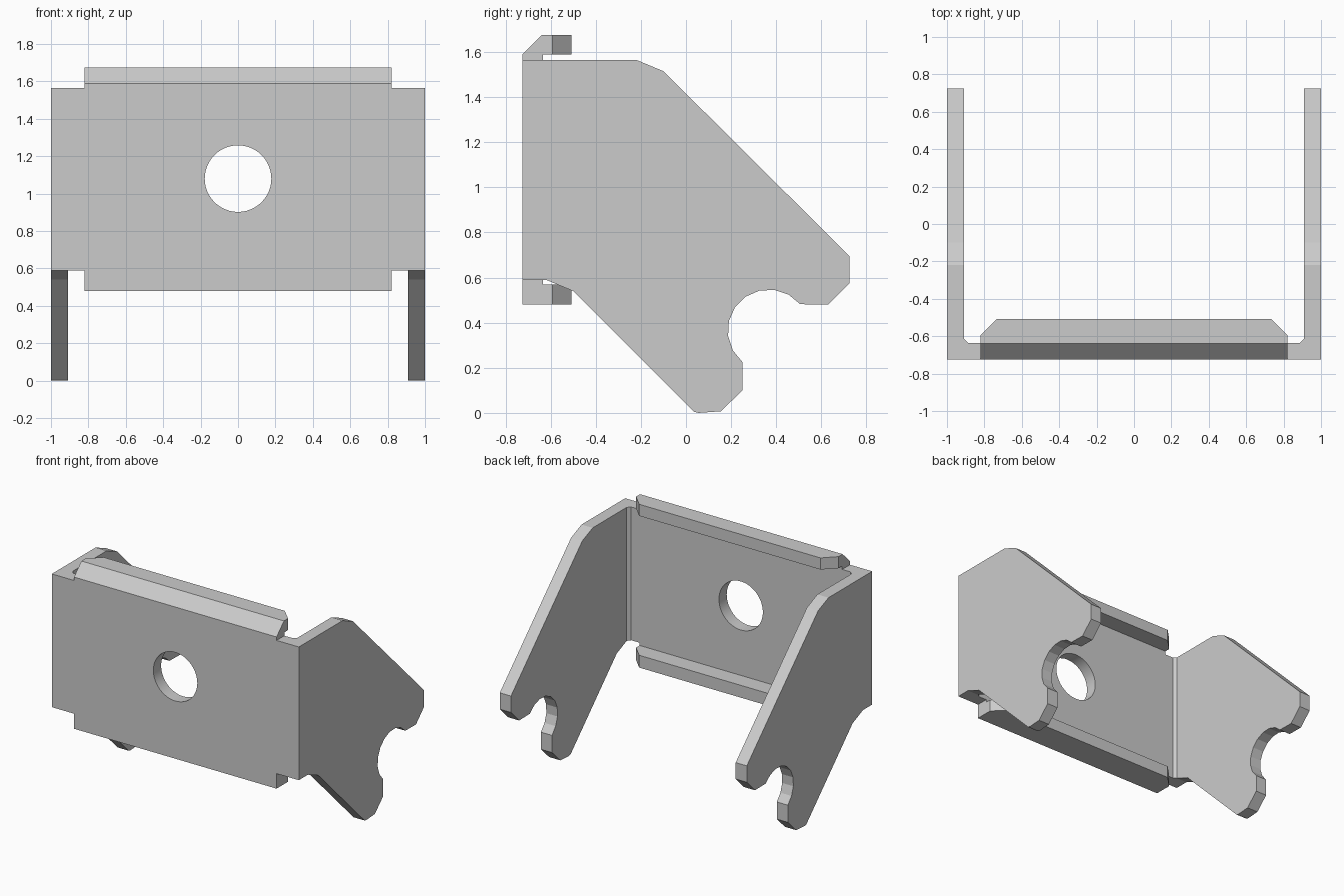
import bpy, bmesh, math

if "Cube" in bpy.data.objects:
    bpy.data.objects.remove(bpy.data.objects["Cube"])


def prism(name, pts, axis, lo, hi):
    """Extrude a 2D outline along x (pts = y,z), y (pts = x,z) or z (pts = x,y)."""
    def place(a, b, c):
        return {'x': (c, a, b), 'y': (a, c, b), 'z': (a, b, c)}[axis]
    bm = bmesh.new()
    base = bm.faces.new([bm.verts.new(place(a, b, lo)) for a, b in pts])
    top = bmesh.ops.extrude_face_region(bm, geom=[base])
    move = [hi - lo if k == axis else 0 for k in 'xyz']
    bmesh.ops.translate(bm, vec=move,
                        verts=[v for v in top['geom'] if isinstance(v, bmesh.types.BMVert)])
    bmesh.ops.recalc_face_normals(bm, faces=bm.faces)
    mesh = bpy.data.meshes.new(name)
    bm.to_mesh(mesh)
    bm.free()
    obj = bpy.data.objects.new(name, mesh)
    bpy.context.collection.objects.link(obj)
    return obj


def boolean(obj, tool, operation):
    mod = obj.modifiers.new("bool", 'BOOLEAN')
    mod.operation, mod.object, mod.solver = operation, tool, 'EXACT'
    bpy.context.view_layer.objects.active = obj
    bpy.ops.object.modifier_apply(modifier=mod.name)
    bpy.data.objects.remove(tool, do_unlink=True)


def arc(cx, cy, r, a0, a1, n):
    return [(cx + r * math.cos(math.radians(a0 + (a1 - a0) * i / n)),
             cy + r * math.sin(math.radians(a0 + (a1 - a0) * i / n))) for i in range(n + 1)]


FRONT, INNER = -0.725, -0.635

# U-shaped sheet in plan, with small fillets inside the bends
half = [(1, FRONT), (1, 0.85), (0.91, 0.85), (0.91, -0.613), (0.888, INNER)]
bracket = prism("bracket", half + [(-x, y) for x, y in reversed(half)], 'z', -0.2, 1.9)

# Side silhouette with the open round slot trims both arms and the web
side = [(-1, 0.59), (-0.62, 0.59), (-0.5, 0.54), (0.035, 0.005), (0.055, 0), (0.155, 0.007),
        (0.25, 0.1)]
side += arc(0.367, 0.365, 0.182, 230, 40, 9)
side += [(0.63, 0.48), (0.725, 0.575), (0.725, 0.695), (-0.1, 1.515), (-0.22, 1.565), (-1, 1.565)]
boolean(bracket, prism("side_outline", side, 'x', -1.2, 1.2), 'INTERSECT')

# Web with bent top and bottom lips, lip ends chamfered in plan
lips = prism("lips", [(FRONT, 0.48), (-0.507, 0.48), (-0.507, 0.57), (INNER, 0.57),
                      (INNER, 1.59), (-0.507, 1.59), (-0.507, 1.675), (-0.64, 1.675),
                      (FRONT, 1.59)], 'x', -0.95, 0.95)
plan = [(0.82, -1), (0.82, -0.593), (0.64, -0.413)]
boolean(lips, prism("lip_outline", plan + [(-x, y) for x, y in reversed(plan)], 'z', 0, 2),
        'INTERSECT')
boolean(bracket, lips, 'UNION')

# Round hole through the web
boolean(bracket, prism("hole", arc(0, 1.08, 0.178, 0, 352.5, 47), 'y', -1, -0.4), 'DIFFERENCE')

# Smooth only the hole wall; everything else stays faceted
bpy.context.view_layer.objects.active = bracket
bracket.select_set(True)
bpy.ops.object.shade_smooth_by_angle(angle=math.radians(12))
